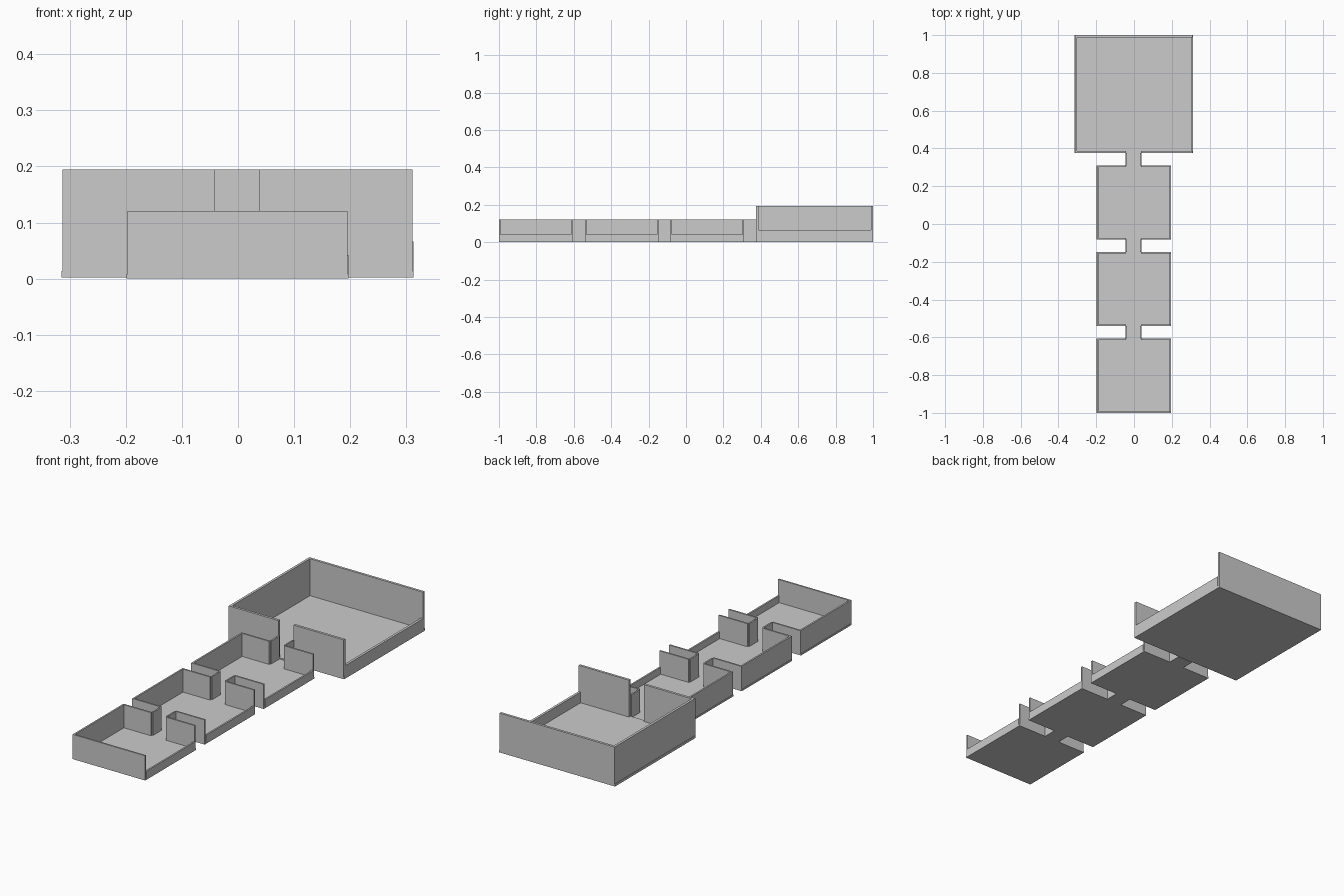
import bpy
import bmesh

if "Cube" in bpy.data.objects:
    bpy.data.objects.remove(bpy.data.objects["Cube"])


def box(name, x0, x1, y0, y1, z0, z1):
    """Axis-aligned block given by its limits."""
    bm = bmesh.new()
    bmesh.ops.create_cube(bm, size=1)
    for v in bm.verts:
        v.co.x = x1 if v.co.x > 0 else x0
        v.co.y = y1 if v.co.y > 0 else y0
        v.co.z = z1 if v.co.z > 0 else z0
    mesh = bpy.data.meshes.new(name)
    bm.to_mesh(mesh)
    bm.free()
    ob = bpy.data.objects.new(name, mesh)
    bpy.context.collection.objects.link(ob)
    return ob


DOOR_L, DOOR_R = -0.042, 0.038


def cross_wall(name, x0, x1, y0, y1, z0, z1, door):
    """Wall across the plan, split in two when it has a doorway."""
    if door:
        box(name + "_left", x0, DOOR_L, y0, y1, z0, z1)
        box(name + "_right", DOOR_R, x1, y0, y1, z0, z1)
    else:
        box(name, x0, x1, y0, y1, z0, z1)


def room(name, x0, x1, y0, y1, base, slab, height, low, t, front_door, back_door):
    """Open-topped room: tall left, front and back walls, low right wall."""
    box(name + "_floor", x0, x1, y0, y1, base, slab)
    i0, i1 = x0 + 0.002, x1 - 0.002
    box(name + "_left_wall", i0, i0 + t, y0 + t, y1 - t, slab, height)
    box(name + "_right_low_wall", x1 - t, x1, y0 + t, y1 - t, slab, low)
    cross_wall(name + "_front_wall", i0, i1, y0, y0 + t, slab, height, front_door)
    cross_wall(name + "_back_wall", i0, i1, y1 - t, y1, slab, height, back_door)


# Three small rooms in a row, each followed by a corridor
small_spans = [(-1.0, -0.606), (-0.539, -0.148), (-0.082, 0.310)]
next_starts = [-0.539, -0.082, 0.375]
for i, (y0, y1) in enumerate(small_spans):
    room(f"small_room_{i + 1}", -0.199, 0.197, y0, y1,
         0.0, 0.008, 0.121, 0.042, 0.008, i > 0, True)
    name, end = f"corridor_{i + 1}", next_starts[i]
    box(name + "_floor", -0.044, 0.040, y1, end, 0.0, 0.008)
    box(name + "_left_wall", -0.044, -0.037, y1, end, 0.008, 0.121)
    box(name + "_right_wall", 0.033, 0.040, y1, end, 0.008, 0.121)

# Large room at the back
room("large_room", -0.315, 0.313, 0.375, 1.0,
     0.002, 0.014, 0.195, 0.066, 0.012, True, False)
